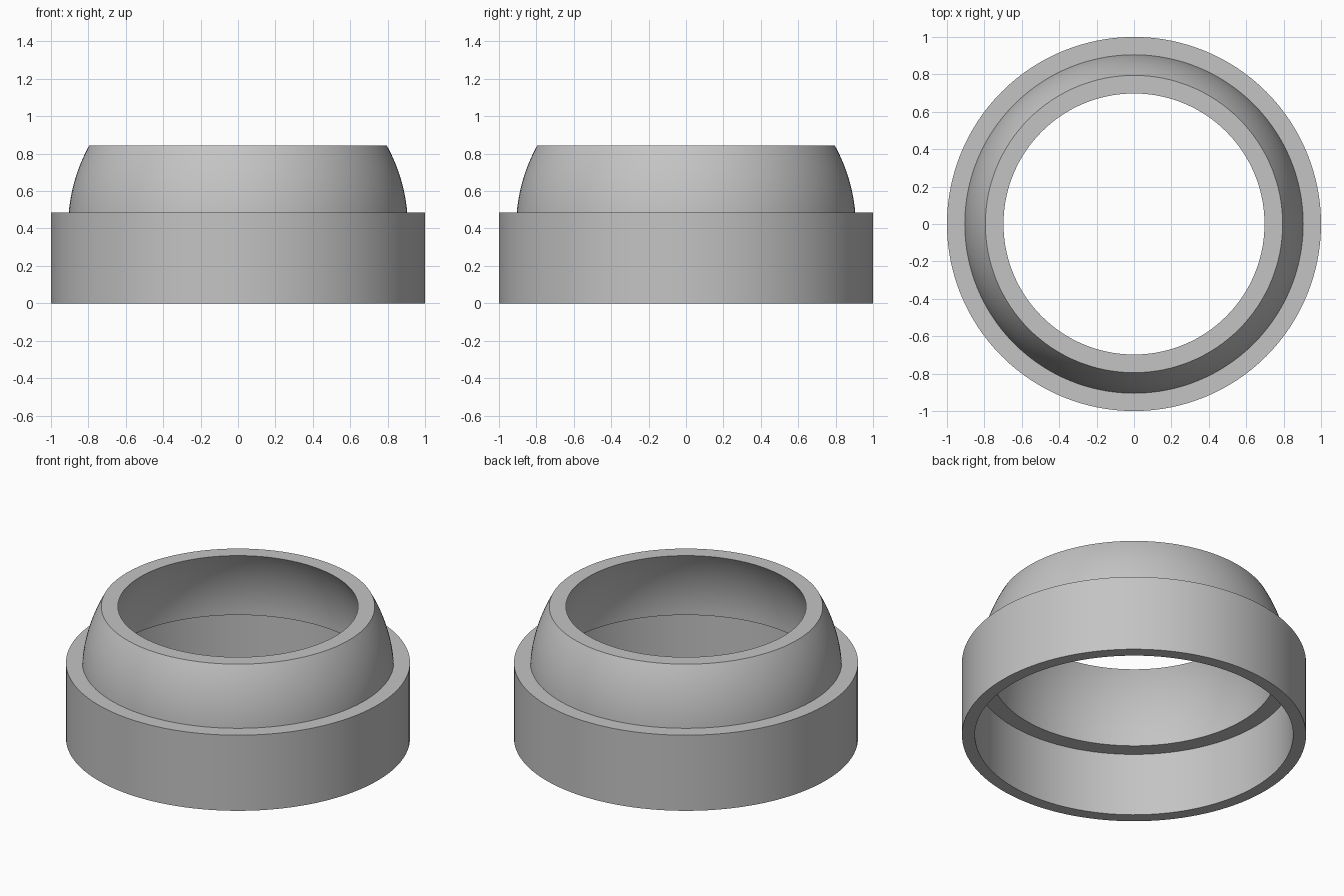
import bpy
import bmesh
import math
from mathutils import Matrix, Vector

cube = bpy.data.objects.get("Cube")
if cube:
    bpy.data.objects.remove(cube, do_unlink=True)

SEGMENTS = 128
DOME_Z = 0.405            # centre of the dome curve, also the inner ledge height
SHOULDER_Z, TOP_Z = 0.485, 0.845


def dome_arc(radius, z_start, z_end, steps=16):
    """Points (r, z) along a spherical wall between two heights."""
    a0 = math.asin((z_start - DOME_Z) / radius)
    a1 = math.asin((z_end - DOME_Z) / radius)
    angles = [a0 + (a1 - a0) * i / steps for i in range(steps + 1)]
    return [(radius * math.cos(a), DOME_Z + radius * math.sin(a)) for a in angles]


def lathe(name, profile, material):
    """Revolve a closed (r, z) profile around the z axis."""
    bm = bmesh.new()
    verts = [bm.verts.new((r, 0, z)) for r, z in profile]
    edges = [bm.edges.new((v, verts[i - 1])) for i, v in enumerate(verts)]
    bmesh.ops.spin(bm, geom=verts + edges, cent=(0, 0, 0), axis=(0, 0, 1),
                   angle=math.tau, steps=SEGMENTS, use_merge=True)
    bmesh.ops.remove_doubles(bm, verts=bm.verts, dist=1e-5)
    bmesh.ops.recalc_face_normals(bm, faces=bm.faces)
    mesh = bpy.data.meshes.new(name)
    bm.to_mesh(mesh)
    bm.free()
    mesh.materials.append(material)
    obj = bpy.data.objects.new(name, mesh)
    bpy.context.collection.objects.link(obj)
    bpy.ops.object.select_all(action="DESELECT")
    obj.select_set(True)
    bpy.context.view_layer.objects.active = obj
    bpy.ops.object.shade_smooth_by_angle(angle=math.radians(20))
    return obj


# Single grey material
grey = bpy.data.materials.new("light_grey")
grey.use_nodes = True
colour = (0.55, 0.55, 0.55, 1)
grey.diffuse_color = colour
grey.node_tree.nodes["Principled BSDF"].inputs["Base Color"].default_value = colour

# Collar: straight skirt, flat shoulder, domed neck, open bore with inner ledge
skirt = [(0.925, 0), (1, 0), (1, SHOULDER_Z)]
outer_neck = dome_arc(0.9085, SHOULDER_Z, TOP_Z)
inner_neck = dome_arc(0.825, TOP_Z, DOME_Z)
ledge = [(0.925, DOME_Z)]
lathe("domed_collar", skirt + outer_neck + inner_neck + ledge, grey)
